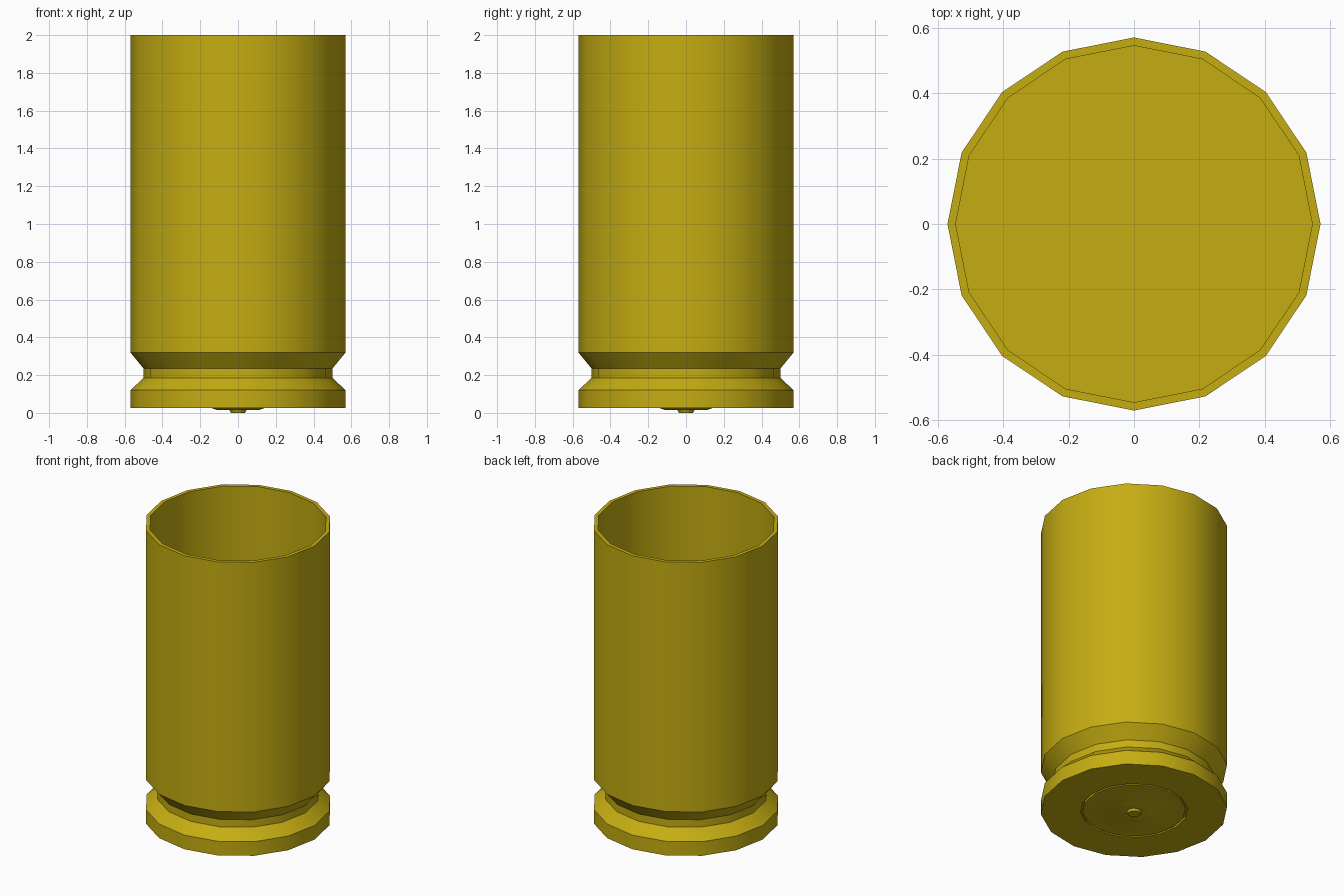
import bpy, bmesh, math

if "Cube" in bpy.data.objects:
    bpy.data.objects.remove(bpy.data.objects["Cube"])

SIDES = 16

brass = bpy.data.materials.new("brass yellow")
brass.diffuse_color = (0.56, 0.42, 0.006, 1)
brass.use_nodes = True
brass.node_tree.nodes["Principled BSDF"].inputs["Base Color"].default_value = brass.diffuse_color


def lathe(name, profile):
    """Revolve (radius, z) points about z; open ends are capped flat."""
    bm = bmesh.new()
    rings = []
    for r, z in profile:
        rings.append([bm.verts.new((r * math.cos(2 * math.pi * i / SIDES),
                                    r * math.sin(2 * math.pi * i / SIDES), z))
                      for i in range(SIDES)])
    for a, b in zip(rings, rings[1:]):
        for i in range(SIDES):
            j = (i + 1) % SIDES
            bm.faces.new((a[i], a[j], b[j], b[i]))
    bm.faces.new(rings[0])
    bm.faces.new(rings[-1])
    bmesh.ops.recalc_face_normals(bm, faces=bm.faces)
    mesh = bpy.data.meshes.new(name)
    bm.to_mesh(mesh)
    bm.free()
    mesh.materials.append(brass)
    obj = bpy.data.objects.new(name, mesh)
    bpy.context.collection.objects.link(obj)
    bpy.ops.object.select_all(action='DESELECT')
    obj.select_set(True)
    bpy.context.view_layer.objects.active = obj
    bpy.ops.object.shade_smooth_by_angle(angle=math.radians(30))
    return obj


# One closed shell: dimpled base cap, seam groove, rim, neck groove, wall, hollow
lathe("casing", [
    (0.038, 0.0), (0.045, 0.015),                # centre nub
    (0.11, 0.015), (0.14, 0.025),                # raised disc
    (0.315, 0.025), (0.315, 0.04),               # cap edge
    (0.327, 0.04), (0.327, 0.025),               # seam groove
    (0.57, 0.025), (0.57, 0.12),                 # rim
    (0.50, 0.185), (0.50, 0.235),                # neck groove
    (0.57, 0.32), (0.57, 2.0),                   # outer wall
    (0.545, 2.0), (0.545, 0.32),                 # mouth and inner wall
])
